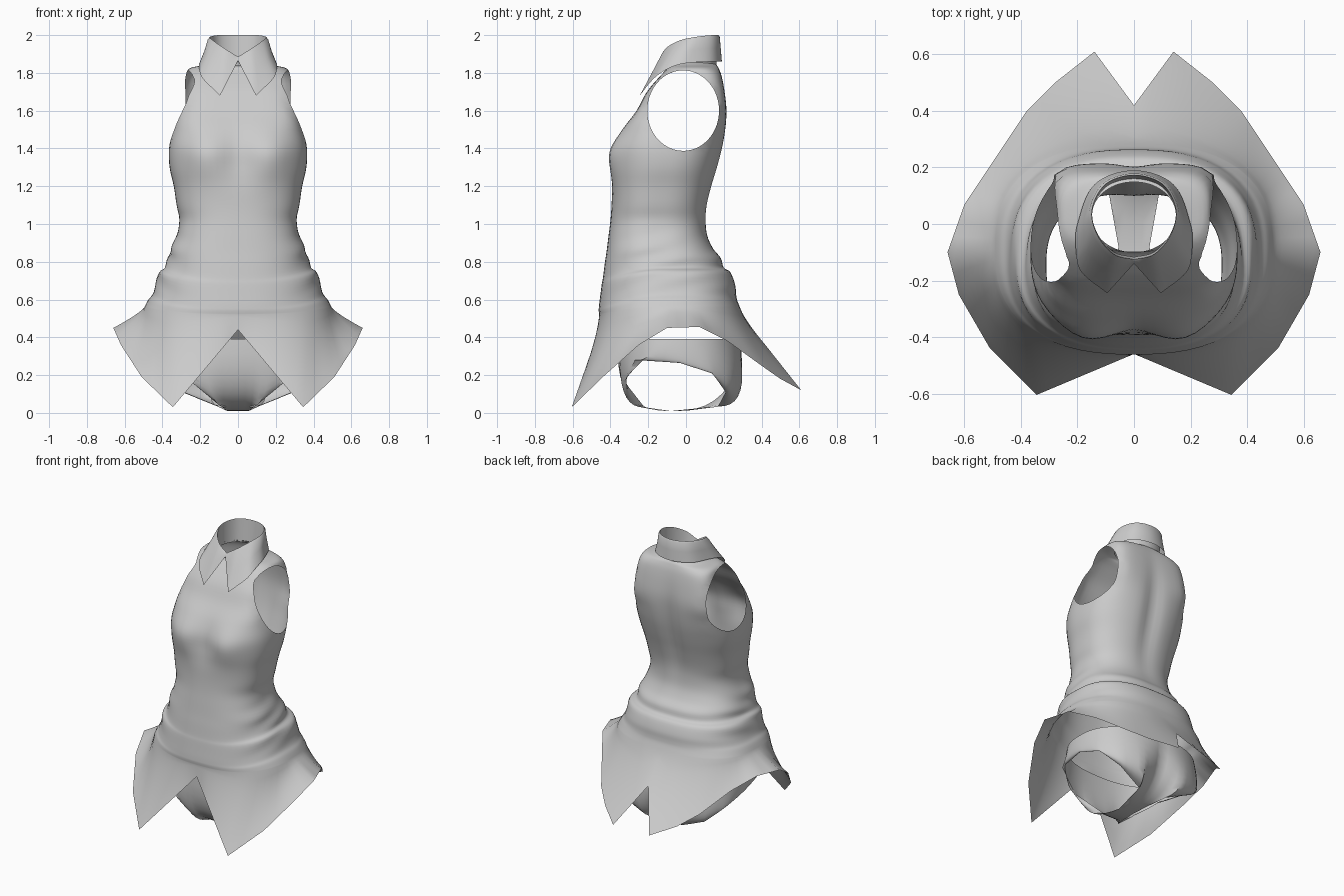
import bpy, bmesh, math
from mathutils import Vector
from mathutils.bvhtree import BVHTree

cube = bpy.data.objects.get("Cube")
if cube:
    bpy.data.objects.remove(cube)

cloth = bpy.data.materials.new("grey_cloth")
cloth.use_nodes = True
GREY = (0.6, 0.6, 0.6, 1)
cloth.diffuse_color = GREY
cloth.node_tree.nodes["Principled BSDF"].inputs["Base Color"].default_value = GREY

HALF = 32                      # columns from front centre to back centre


def keyed(keys, i):
    """Linear interpolation of (column, x, y, z) keys."""
    for a, b in zip(keys, keys[1:]):
        if i <= b[0]:
            return Vector(a[1:]).lerp(Vector(b[1:]), (i - a[0]) / (b[0] - a[0]))


def curved(keys, i):
    """Smooth interpolation of keys, continued symmetrically past the back."""
    c, x, y, z = keys[-2]
    keys = [keys[0]] + keys + [(2 * HALF - c, -x, y, z)]
    for k in range(1, len(keys) - 2):
        if i <= keys[k + 1][0]:
            break
    p = [Vector(q[1:]) for q in keys[k - 1:k + 3]]
    n = [q[0] for q in keys[k - 1:k + 3]]
    span = n[2] - n[1]
    m0 = (p[2] - p[0]) * span / (n[2] - n[0])
    m1 = (p[3] - p[1]) * span / (n[3] - n[1])
    t = (i - n[1]) / span
    h = t * t * (3 - 2 * t)
    return p[1] * (1 - h) + p[2] * h + m0 * t * (1 - t) ** 2 - m1 * t * t * (1 - t)


def spline(table, steps):
    """Catmull-Rom resampling of a table of rows."""
    rows = []
    for k in range(len(table) - 1):
        p = [Vector(table[min(max(k + d, 0), len(table) - 1)]) for d in (-1, 0, 1, 2)]
        for s in range(steps):
            t = s / steps
            rows.append(p[1] + 0.5 * t * (p[2] - p[0] + t * (
                2 * p[0] - 5 * p[1] + 4 * p[2] - p[3]
                + t * (3 * (p[1] - p[2]) + p[3] - p[0]))))
    return rows + [Vector(table[-1])]


def mirrored_loft(rows):
    """Skin rows of half rings (front centre to back centre), both sides."""
    bm = bmesh.new()
    grid = [[bm.verts.new(p) for p in row] +
            [bm.verts.new((-p.x, p.y, p.z)) for p in row[-2:0:-1]] for row in rows]
    for a, b in zip(grid, grid[1:]):
        n = len(a)
        for i in range(n):
            j = (i + 1) % n
            bm.faces.new((a[i], b[i], b[j], a[j]))
    return bm


def finish(bm, name):
    bmesh.ops.remove_doubles(bm, verts=bm.verts, dist=0.0005)
    me = bpy.data.meshes.new(name)
    bm.to_mesh(me)
    bm.free()
    ob = bpy.data.objects.new(name, me)
    bpy.context.collection.objects.link(ob)
    me.materials.append(cloth)
    bpy.context.view_layer.objects.active = ob
    ob.select_set(True)
    bpy.ops.object.shade_smooth_by_angle(angle=math.radians(50))
    ob.select_set(False)


def bump(d, size):
    return math.exp(-(d / size) ** 2)


def rounded(i, e):
    """Unit superellipse point of a column: sideways, backwards."""
    a = math.pi * i / HALF
    s, c = math.sin(a), -math.cos(a)
    r = (abs(s) ** e + abs(c) ** e) ** (-1 / e)
    return (0 if i in (0, HALF) else s * r), c * r


# Shirt rings: height, half width, front y, back y, squareness
RINGS = [
    (1.855, .15, -.1, .15, 2), (1.84, .19, -.1, .165, 2.3), (1.823, .258, -.1, .175, 3),
    (1.78, .278, -.14, .19, 4.5), (1.7, .295, -.207, .205, 5), (1.6, .312, -.262, .215, 5),
    (1.5, .345, -.335, .21, 3.3), (1.4, .365, -.385, .195, 2.7), (1.3, .362, -.395, .17, 2.5),
    (1.2, .34, -.395, .14, 2.5), (1.1, .325, -.395, .115, 2.5), (1.02, .31, -.40, .108, 2.5),
    (.94, .325, -.41, .115, 2.5), (.87, .355, -.42, .145, 2.5), (.82, .37, -.43, .185, 2.5),
    (.77, .385, -.44, .20, 2.5), (.745, .42, -.447, .235, 2.5), (.68, .435, -.458, .26, 2.5),
    (.63, .452, -.462, .265, 2.5), (.6, .474, -.462, .27, 2.5), (.56, .495, -.46, .285, 2.5)]


def shirt_point(ring, i):
    z, w, yf, yb, e = ring
    s, c = rounded(i, e)
    p = Vector((w * s, (yf + yb) / 2 + c * (yb - yf) / 2, z))
    if c < 0:                  # chest, and folds that dip towards the front
        p.y -= .03 * bump(p.x - .18, .1) * bump(z - 1.36, .12)
        p.y += .02 * bump(p.x, .08) * bump(z - 1.36, .15)
        p.z -= .09 * c * c * bump(z - .68, .13)
    else:                      # spine groove
        p.y -= .025 * bump(p.x, .06) * bump(z - 1.35, .3)
    p.x += .005 * math.sin(55 * (z - .25 * p.y)) * bump(z - .8, .14) * s ** 4
    return p


# Hem with pointed flaps: column, x, y, z
HEM = [(0, 0, -.46, .44), (8, .345, -.605, .03), (11, .51, -.44, .19),
       (14, .62, -.25, .36), (16, .66, -.1, .45), (19, .6, .07, .455),
       (22, .5, .22, .38), (26, .38, .4, .25), (28, .28, .5, .18),
       (30, .14, .61, .12), (32, 0, .42, .36)]

rows = [[shirt_point(r, i) for i in range(HALF + 1)] for r in spline(RINGS, 4)]
waist = rows[-1]
for k in range(1, 9):
    t = k / 8
    row = []
    for i, p in enumerate(waist):
        h = keyed(HEM, i)
        q = p.lerp(h, t ** 1.25)
        q.z = p.z + (h.z - p.z) * t
        row.append(q)
    rows.append(row)
shirt = mirrored_loft(rows)

# Armholes: open the sides, then fit the rim to an oval on the surface
CY, CZ, RY, RZ = -.015, 1.6, .19, .213
tree = BVHTree.FromBMesh(shirt)


def oval(p):
    return math.hypot((p.y - CY) / RY, (p.z - CZ) / RZ)


hole = [f for f in shirt.faces
        if abs(f.calc_center_median().x) > .2 and oval(f.calc_center_median()) < 1]
bmesh.ops.delete(shirt, geom=hole, context='FACES')
for v in [v for v in shirt.verts if v.is_boundary and abs(v.co.x) > .2 and 1.3 < v.co.z < 1.835]:
    d = oval(v.co)
    y, z = CY + (v.co.y - CY) / d, CZ + (v.co.z - CZ) / d
    s = 1 if v.co.x > 0 else -1
    hit = tree.ray_cast(Vector((s, y, z)), Vector((-s, 0, 0)))[0]
    v.co = (hit.x if hit and hit.x * s > .15 else v.co.x, y, z)
finish(shirt, "sleeveless_shirt")

# Folded collar: inner stand, top fold and pointed lower edge
TOP = [(0, 0, -.13, 1.885), (6, .075, -.11, 1.93), (12, .135, -.04, 1.97),
       (18, .155, .05, 1.99), (25, .105, .145, 2.0), (32, 0, .178, 2.0)]
EDGE = [(0, 0, -.14, 1.865), (6, .095, -.245, 1.68), (12, .19, -.165, 1.775),
        (15, .206, -.09, 1.825), (18, .203, -.01, 1.85), (25, .14, .14, 1.86),
        (32, 0, .19, 1.86)]
collar_rows = [[], [], [], [], []]
for i in range(HALF + 1):
    t = curved(TOP, i)
    e = keyed(EDGE, i) if i <= 6 else curved(EDGE[1:], i)
    stand = Vector((t.x * .95, t.y * .9, min(1.84, t.z - .03)))
    lip = Vector((t.x * .96, t.y * .97, t.z))
    mid = t.lerp(e, .5)
    mid.x *= .98
    for row, p in zip(collar_rows, (stand, lip, t.lerp(e, .08), mid, e)):
        row.append(p)
finish(mirrored_loft(collar_rows), "collar")

# Briefs: waist ring swept down to the leg openings and crotch strip
LEG = [(0, 0, -.08, .01), (2, .055, -.08, .01), (4, .06, -.22, .03),
       (8, .21, -.33, .17), (12, .37, -.27, .28), (16, .425, -.03, .265),
       (20, .4, .14, .21), (24, .29, .21, .11), (28, .1, .17, .035),
       (30, .055, -.08, .01), (32, 0, -.08, .01)]
brief_rows = [[] for k in range(11)]
for i in range(HALF + 1):
    s, c = rounded(i, 2.4)
    top = Vector((.425 * s, -.035 + .32 * c, .39))
    end = keyed(LEG, i)
    pull = Vector((top.x * 1.04, top.y * (1.32 if top.y > 0 else 1.12), end.z - .01))
    for k, row in enumerate(brief_rows):
        t = k / 10
        p = top * (1 - t) ** 2 + pull * (2 * t * (1 - t)) + end * t * t
        if p.y > .05:          # seat crease
            p.y -= .05 * bump(p.x, .05) * math.sin(math.pi * t)
        p.z = max(p.z, 0)
        row.append(p)
finish(mirrored_loft(brief_rows), "briefs")
